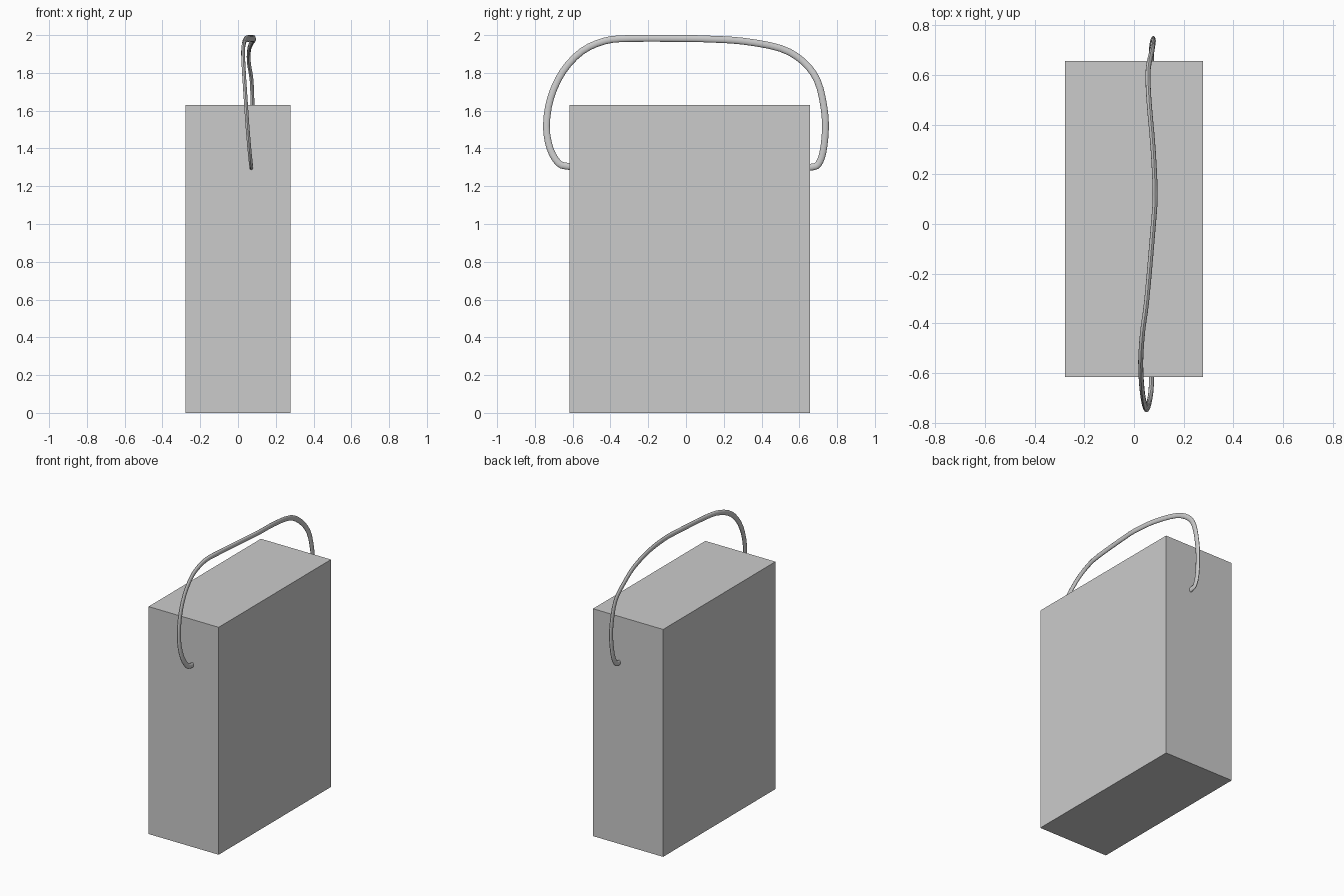
import bpy, bmesh, math
from mathutils import Vector

if "Cube" in bpy.data.objects:
    bpy.data.objects.remove(bpy.data.objects["Cube"])

# Box body
bpy.ops.mesh.primitive_cube_add(size=1, location=(0, 0.02, 0.815))
body = bpy.context.object
body.name = "box_body"
body.scale = (0.556, 1.272, 1.63)
bpy.ops.object.transform_apply(location=True, scale=True)

# Handle centre line, from front end over the top to back end
PATH = [Vector(p) for p in (
    (0.070, -0.600, 1.305), (0.070, -0.630, 1.306), (0.068, -0.675, 1.322),
    (0.060, -0.720, 1.400), (0.050, -0.739, 1.520), (0.040, -0.716, 1.670),
    (0.031, -0.650, 1.810), (0.027, -0.550, 1.915), (0.035, -0.430, 1.969),
    (0.052, -0.300, 1.982), (0.078, 0.000, 1.982), (0.085, 0.120, 1.979),
    (0.077, 0.300, 1.968), (0.060, 0.500, 1.930), (0.057, 0.620, 1.860),
    (0.072, 0.695, 1.760), (0.077, 0.730, 1.620), (0.077, 0.738, 1.500),
    (0.073, 0.725, 1.380), (0.070, 0.700, 1.316), (0.070, 0.670, 1.302),
    (0.070, 0.640, 1.300))]


def smooth_path(pts, steps):
    """Catmull-Rom interpolation through the points."""
    ext = [pts[0] * 2 - pts[1]] + pts + [pts[-1] * 2 - pts[-2]]
    out = []
    for a, b, c, d in zip(ext, ext[1:], ext[2:], ext[3:]):
        for k in range(steps):
            t = k / steps
            out.append(0.5 * (2 * b + (c - a) * t + (2 * a - 5 * b + 4 * c - d) * t * t
                              + (3 * b - a - 3 * c + d) * t ** 3))
    return out + [pts[-1]]


def sweep(name, pts, half_x, half_n, sides):
    """Sweep an oval section whose thin axis follows x."""
    bm = bmesh.new()
    rings = []
    for i, p in enumerate(pts):
        t = (pts[min(i + 1, len(pts) - 1)] - pts[max(i - 1, 0)]).normalized()
        n = t.cross(Vector((1, 0, 0))).normalized()
        b = n.cross(t)
        angles = [2 * math.pi * k / sides for k in range(sides)]
        rings.append([bm.verts.new(p + b * half_x * math.cos(a) + n * half_n * math.sin(a))
                      for a in angles])
    for r, s in zip(rings, rings[1:]):
        for k in range(sides):
            j = (k + 1) % sides
            bm.faces.new((r[k], r[j], s[j], s[k]))
    bm.faces.new(rings[0])
    bm.faces.new(rings[-1])
    bmesh.ops.recalc_face_normals(bm, faces=bm.faces)
    mesh = bpy.data.meshes.new(name)
    bm.to_mesh(mesh)
    bm.free()
    obj = bpy.data.objects.new(name, mesh)
    bpy.context.collection.objects.link(obj)
    return obj


# Carrying handle
handle = sweep("carry_handle", smooth_path(PATH, 3), 0.010, 0.018, 12)
bpy.ops.object.select_all(action='DESELECT')
handle.select_set(True)
bpy.context.view_layer.objects.active = handle
bpy.ops.object.shade_smooth_by_angle(angle=math.radians(45))
